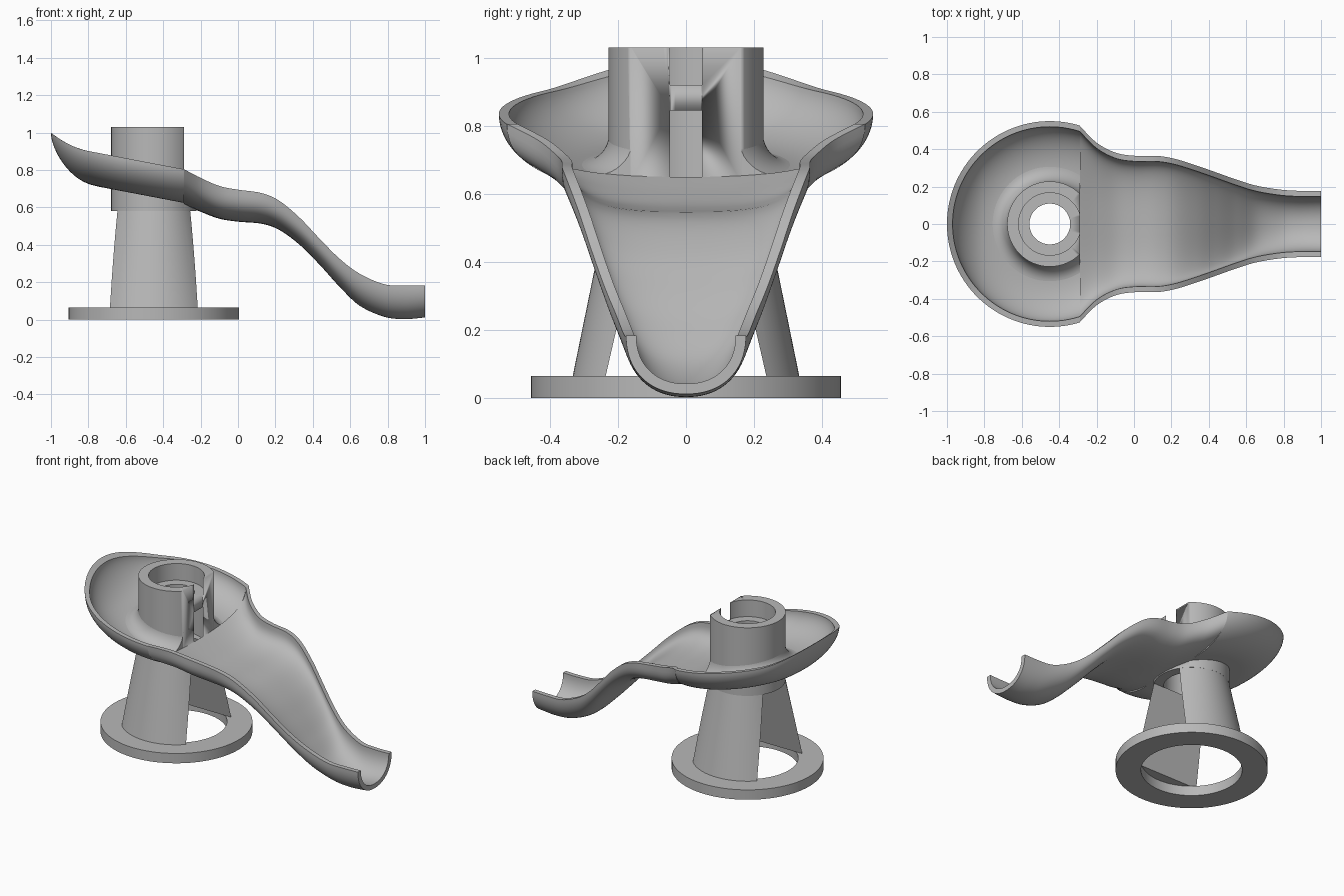
import bpy
import bmesh
import math
from mathutils import Vector

if "Cube" in bpy.data.objects:
    bpy.data.objects.remove(bpy.data.objects["Cube"], do_unlink=True)

AXIS = -0.45      # x of the tower axis
CUT = -0.29       # x where the bowl meets the slide
WALL = 0.03       # shell thickness

grey = bpy.data.materials.new("plain grey")
grey.use_nodes = True
tone = (0.48, 0.48, 0.48, 1)
grey.diffuse_color = tone
grey.node_tree.nodes["Principled BSDF"].inputs["Base Color"].default_value = tone


def finish(name, bm):
    """Turn a bmesh into a smooth-shaded object with sharp edges kept."""
    bmesh.ops.recalc_face_normals(bm, faces=bm.faces)
    mesh = bpy.data.meshes.new(name)
    bm.to_mesh(mesh)
    bm.free()
    mesh.materials.append(grey)
    obj = bpy.data.objects.new(name, mesh)
    bpy.context.collection.objects.link(obj)
    bpy.ops.object.select_all(action="DESELECT")
    obj.select_set(True)
    bpy.context.view_layer.objects.active = obj
    bpy.ops.object.shade_smooth_by_angle(angle=math.radians(35))
    return obj


def loft(bm, sections, closed=False):
    """Skin closed cross-sections, capping the ends unless it is a loop."""
    rings = [[bm.verts.new(p) for p in s] for s in sections]
    pairs = list(zip(rings, rings[1:]))
    if closed:
        pairs.append((rings[-1], rings[0]))
    for a, b in pairs:
        for i in range(len(a)):
            j = (i + 1) % len(a)
            bm.faces.new((a[i], a[j], b[j], b[i]))
    if not closed:
        bm.faces.new(rings[0])
        bm.faces.new(rings[-1])


def revolve(profile, steps=96, lift=lambda x: 0):
    """Spin a closed (radius, z) profile round the tower axis."""
    bm = bmesh.new()
    sections = []
    for k in range(steps):
        a = math.tau * k / steps
        ring = []
        for r, z in profile:
            x = AXIS + r * math.cos(a)
            ring.append((x, r * math.sin(a), z + lift(x)))
        sections.append(ring)
    loft(bm, sections, closed=True)
    return bm


def slice_off(bm, point, normal):
    """Remove everything on the normal's side and cap the cut."""
    cut = bmesh.ops.bisect_plane(bm, geom=bm.verts[:] + bm.edges[:] + bm.faces[:],
                                 plane_co=point, plane_no=normal, clear_outer=True)
    edges = [e for e in cut["geom_cut"] if isinstance(e, bmesh.types.BMEdge)]
    bmesh.ops.holes_fill(bm, edges=edges)


# Base ring
finish("base_ring", revolve([(0.455, 0), (0.455, 0.065), (0.303, 0.065), (0.303, 0)]))

# Two legs: cone segments with a flat, sloping inner face
for side, name in ((-1, "front_leg"), (1, "back_leg")):
    bm = bmesh.new()
    rings = []
    for r, z in ((0.333, 0.064), (0.227, 0.582)):
        rings.append([(AXIS + r * math.cos(math.tau * k / 96),
                       r * math.sin(math.tau * k / 96), z) for k in range(96)])
    loft(bm, rings)
    slice_off(bm, (AXIS, side * 0.236, 0.065), Vector((0, -side, -0.23)))
    finish(name, bm)

# Column with stepped bore, its upper part cut flat towards the slide
column = finish("column", revolve([
    (0.228, 0.58), (0.228, 1.03), (0.167, 1.03), (0.167, 0.92),
    (0.109, 0.92), (0.109, 0.845), (0.167, 0.845), (0.167, 0.58)]))
bm = bmesh.new()
outline = [(CUT, 0.633), (CUT, 1.2), (0, 1.2), (0, 0.49)]
loft(bm, [[(x, y, z) for x, z in outline] for y in (-0.4, 0.4)])
cutter = finish("column_cutter", bm)
cutter.hide_render = True
trim = column.modifiers.new("flat cut", "BOOLEAN")
trim.operation = "DIFFERENCE"
trim.object = cutter
bpy.context.view_layer.objects.active = column
# apply the cut ahead of any smoothing modifier
bpy.ops.object.modifier_move_to_index(modifier=trim.name, index=0)
bpy.ops.object.modifier_apply(modifier=trim.name)
bpy.data.objects.remove(cutter, do_unlink=True)


# Bowl: tilted trough round the column, sweeping up at the far end
def tilt(x):
    far = max(0, -0.8 - x) / 0.2
    return 0.835 - 0.19 * (x - AXIS) + 0.06 * far ** 2


def arc(cx, cz, rx, rz, start, end, steps):
    angles = [math.radians(start + (end - start) * i / steps) for i in range(steps + 1)]
    return [(cx + rx * math.cos(a), cz + rz * math.sin(a)) for a in angles]


depth = 0.18
bowl = [(0.19, -depth)]
bowl += arc(0.29, 0, 0.26, depth, -90, 0, 20)
bowl += arc(0.29, 0, 0.26 - WALL, depth - WALL, 0, -90, 20)
bowl += arc(0.31, 0.1 - depth + WALL, 0.085, 0.1, -90, -180, 10)
bowl += [(0.19, 0.1 - depth + WALL)]
bm = revolve(bowl, 128, tilt)
slice_off(bm, (CUT, 0, 0), (1, 0, 0))
finish("bowl", bm)

# Slide stations: x, half width, rim height, underside height, squareness
stations = [
    (CUT, 0.525, 0.805, 0.617, 2.6),
    (-0.2, 0.435, 0.758, 0.577, 2.8),
    (-0.1, 0.382, 0.715, 0.54, 3),
    (0, 0.365, 0.695, 0.524, 3),
    (0.125, 0.364, 0.677, 0.513, 3),
    (0.22, 0.348, 0.636, 0.48, 3),
    (0.33, 0.314, 0.545, 0.4, 2.9),
    (0.436, 0.277, 0.433, 0.294, 2.7),
    (0.543, 0.239, 0.326, 0.176, 2.5),
    (0.65, 0.206, 0.246, 0.075, 2.3),
    (0.78, 0.184, 0.19, 0.016, 2.2),
    (0.89, 0.177, 0.182, 0.003, 2.2),
    (1, 0.176, 0.184, 0.012, 2.2)]


def smooth_path(points, steps):
    """Catmull-Rom interpolation through rows of values."""
    rows = []
    for i in range(len(points) - 1):
        quad = [points[min(max(i + k, 0), len(points) - 1)] for k in (-1, 0, 1, 2)]
        for s in range(steps):
            t = s / steps
            rows.append([b + 0.5 * t * (c - a + t * (2 * a - 5 * b + 4 * c - d
                         + t * (3 * (b - c) + d - a))) for a, b, c, d in zip(*quad)])
    return rows + [list(points[-1])]


def trough(x, half, rim, drop, n, steps=40):
    """Superellipse half-section from the left rim to the right rim."""
    pts = []
    for i in range(steps + 1):
        a = math.pi * i / steps
        c, s = math.cos(a), max(0, math.sin(a))
        pts.append((x, math.copysign(half * abs(c) ** (2 / n), c),
                    rim - drop * s ** (2 / n)))
    return pts


path = smooth_path(stations, 6)
sections = []
for i, (x, half, rim, under, n) in enumerate(path):
    p, q = path[max(i - 1, 0)], path[min(i + 1, len(path) - 1)]
    floor = WALL * math.hypot(1, (q[3] - p[3]) / (q[0] - p[0]))
    outer = trough(x, half, rim, rim - under, n)
    inner = trough(x, half - WALL, rim, rim - under - floor, n)
    sections.append(outer + inner[::-1])
bm = bmesh.new()
loft(bm, sections)
finish("slide", bm)
